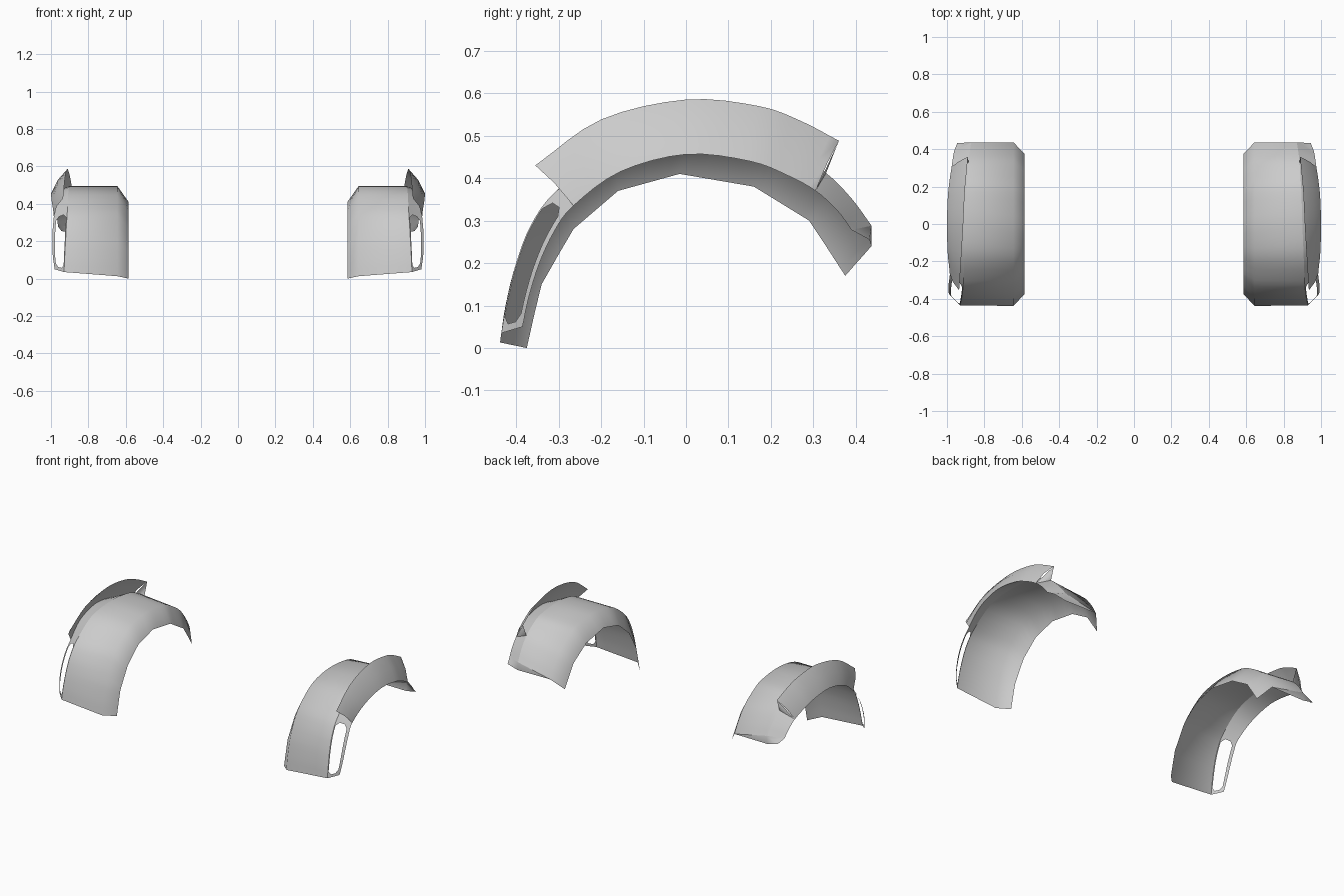
import bpy, bmesh, math
from mathutils import Vector

if "Cube" in bpy.data.objects:
    bpy.data.objects.remove(bpy.data.objects["Cube"])

SUB = 4  # rows between stations

# Stations run from the front foot, over the top, to the rear end: (x, y, z)
def at_x(x, pts):
    return [(x, y, z) for y, z in pts]

inner = at_x(.585, [(-.375, 0), (-.357, .08), (-.34, .15), (-.303, .215), (-.265, .28), (-.16, .37),
                    (-.015, .41), (.16, .38), (.225, .34), (.29, .30), (.333, .235), (.375, .17)])
crown = at_x(.645, [(-.438, .013), (-.425, .1), (-.40, .2), (-.36, .295), (-.30, .375), (-.17, .465),
                    (0, .495), (.17, .478), (.255, .44), (.34, .38), (.40, .305), (.437, .24)])
shoulder = [(.93, -.435, .035), (.927, -.422, .11), (.922, -.40, .2), (.917, -.365, .29),
            (.912, -.305, .37), (.907, -.17, .465), (.90, 0, .495), (.895, .17, .485),
            (.89, .25, .46), (.885, .33, .412), (.878, .39, .352), (.87, .437, .288)]
rim = [(.98, -.385, .05), (.99, -.37, .12), (.993, -.345, .2), (.99, -.31, .275),
       (.985, -.265, .335), (.996, -.155, .415), (1, 0, .456), (.995, .15, .44),
       (.985, .24, .406), (.975, .305, .37), (.968, .355, .325), (.962, .39, .278)]
lip_top = [(.935, -.355, .43), (.925, -.2, .538), (.913, 0, .585), (.905, .17, .57),
           (.896, .27, .535), (.888, .36, .488)]


def resample(keys, smooth=True):
    p = [Vector(k) for k in keys]
    p = [2 * p[0] - p[1]] + p + [2 * p[-1] - p[-2]]
    out = []
    for i in range(1, len(p) - 2):
        a, b, c, d = p[i - 1:i + 3]
        for s in range(SUB):
            t = s / SUB
            if smooth:
                out.append(.5 * (2 * b + (c - a) * t + (2 * a - 5 * b + 4 * c - d) * t ** 2
                                 + (3 * b - a - 3 * c + d) * t ** 3))
            else:
                out.append(b.lerp(c, t))
    return out + [p[-2]]


def sheet(name, curves, skip=lambda row, col: False, extra=()):
    bm = bmesh.new()
    grid = [[bm.verts.new(v) for v in c] for c in curves]
    for col in range(len(curves) - 1):
        for row in range(len(curves[0]) - 1):
            if not skip(row, col):
                bm.faces.new((grid[col][row], grid[col + 1][row],
                              grid[col + 1][row + 1], grid[col][row + 1]))
    for f in extra:
        bm.faces.new([bm.verts.new(v) for v in f])
    bmesh.ops.remove_doubles(bm, verts=bm.verts, dist=.0005)
    bmesh.ops.delete(bm, geom=[v for v in bm.verts if not v.link_faces], context='VERTS')
    bmesh.ops.recalc_face_normals(bm, faces=bm.faces)
    me = bpy.data.meshes.new(name)
    bm.to_mesh(me)
    bm.free()
    ob = bpy.data.objects.new(name, me)
    bpy.context.collection.objects.link(ob)
    ob.modifiers.new("mirror", 'MIRROR').use_clip = False
    bpy.ops.object.select_all(action='DESELECT')
    ob.select_set(True)
    bpy.context.view_layer.objects.active = ob
    bpy.ops.object.shade_smooth_by_angle(angle=math.radians(58))
    return ob


A, B, C, D = resample(inner, False), resample(crown), resample(shoulder), resample(rim)

# Arched liner with a chamfered inner side
sheet("wheel_arch_liner", [A, B, C])

# Outer side panel with a rounded vent window at the front, and a folded rear end
W0, W1 = 1, 15
def across(lo, hi):
    left, right = [], []
    for i, (c, d) in enumerate(zip(C, D)):
        pinch = .2 if i in (W0, W1) else 0
        left.append(c.lerp(d, lo + pinch))
        right.append(c.lerp(d, hi - pinch))
    return left, right

win_l, win_r = across(.06, .8)
fold = Vector((.945, .432, .255))
foot = Vector((.872, .437, .238))
sheet("outer_side_panel", [C, win_l, win_r, D],
      skip=lambda row, col: col == 1 and W0 <= row < W1,
      extra=[(C[-1], D[-1], fold), (C[-1], fold, foot), (C[-1], foot, B[-1])])

# Flared fender lip standing above the liner, slightly bulged
E = resample(lip_top)
D_lip = D[4 * SUB:9 * SUB + 1]
middle = [d.lerp(e, .5) + Vector((.008, 0, .006)) for d, e in zip(D_lip, E)]
closing = (E[-1], D_lip[-1], C[9 * SUB])
sheet("fender_lip", [D_lip, middle, E], extra=[closing])
